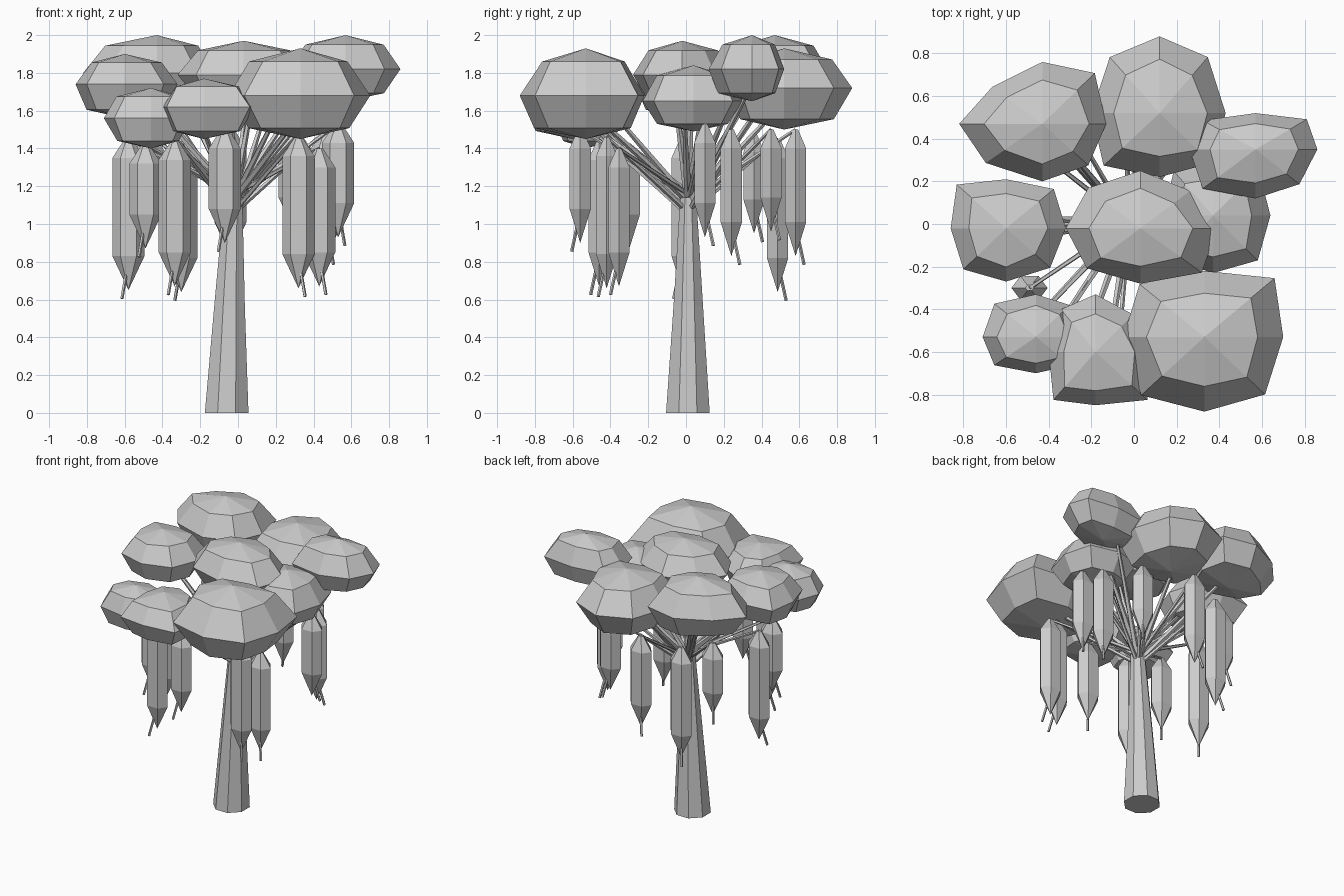
import bpy, bmesh, random
from math import sin, cos, tau
from mathutils import Vector

random.seed(4)
cube = bpy.data.objects.get("Cube")
if cube:
    bpy.data.objects.remove(cube, do_unlink=True)

grey = bpy.data.materials.new("plain grey")
grey.use_nodes = True
grey.diffuse_color = (0.6, 0.6, 0.6, 1)
grey.node_tree.nodes["Principled BSDF"].inputs["Base Color"].default_value = grey.diffuse_color


def finish(bm, name):
    bmesh.ops.recalc_face_normals(bm, faces=bm.faces)
    mesh = bpy.data.meshes.new(name)
    bm.to_mesh(mesh)
    bm.free()
    mesh.materials.append(grey)
    obj = bpy.data.objects.new(name, mesh)
    bpy.context.collection.objects.link(obj)


def skin(bm, rings):
    """Bridge rings of points; a ring with one point closes to a tip."""
    loops = [[bm.verts.new(p) for p in ring] for ring in rings]
    for low, high in zip(loops, loops[1:]):
        count = max(len(low), len(high))
        for i in range(count):
            j = (i + 1) % count
            if len(low) == 1:
                bm.faces.new((low[0], high[j], high[i]))
            elif len(high) == 1:
                bm.faces.new((low[i], low[j], high[0]))
            else:
                bm.faces.new((low[i], low[j], high[j], high[i]))
    for end in (loops[0], loops[-1]):
        if len(end) > 2:
            bm.faces.new(end)


def ring(center, rx, ry, sides, turn=0.0):
    x, y, z = center
    angles = [tau * (i + turn) / sides for i in range(sides)]
    return [(x + rx * cos(a), y + ry * sin(a), z) for a in angles]


def stick(bm, start, end, r0, r1, sides=5):
    """Tapered stick between two points."""
    start, end = Vector(start), Vector(end)
    turn = Vector((0, 0, 1)).rotation_difference(end - start)
    rings = []
    for p, r in ((start, r0), (end, r1)):
        rings.append([p + turn @ Vector(q) for q in ring((0, 0, 0), r, r, sides)])
    skin(bm, rings)


# Trunk: eight sides, tapering in two steps
trunk = bmesh.new()
skin(trunk, [ring((-0.06, 0.01, 0), 0.125, 0.125, 8, 0.5),
             ring((-0.045, 0.012, 0.56), 0.088, 0.085, 8, 0.5),
             ring((-0.025, 0.012, 1.14), 0.052, 0.046, 8, 0.5)])
finish(trunk, "trunk")

# Leaf clumps: apex x, y, then x range, y range, bottom, middle, top,
# then the reach of the four diagonal corners, counter-clockwise from +x +y
clumps = {
    "back_leaves": (0.12, 0.52, -0.2, 0.43, 0.22, 0.88, 1.5, 1.72, 1.93, 0.73, 0.73, 0.82, 0.78),
    "back_left_leaves": (-0.43, 0.47, -0.82, -0.13, 0.2, 0.76, 1.6, 1.8, 2.0, 0.82, 0.6, 0.68, 0.72),
    "left_leaves": (-0.6, -0.02, -0.86, -0.32, -0.27, 0.21, 1.56, 1.74, 1.9, 0.8, 0.89, 0.77, 0.74),
    "upper_right_leaves": (0.57, 0.35, 0.26, 0.86, 0.12, 0.52, 1.65, 1.82, 2.0, 0.83, 0.8, 0.8, 0.71),
    "lower_right_leaves": (0.37, 0.04, 0.14, 0.64, -0.23, 0.3, 1.49, 1.65, 1.84, 0.8, 0.8, 0.78, 0.78),
    "crown_leaves": (0.03, -0.02, -0.32, 0.39, -0.28, 0.25, 1.64, 1.79, 1.97, 0.65, 0.7, 0.72, 0.8),
    "front_right_leaves": (0.33, -0.53, -0.05, 0.7, -0.88, -0.22, 1.45, 1.68, 1.93, 0.89, 0.8, 0.78, 0.77),
    "front_leaves": (-0.18, -0.6, -0.4, 0.09, -0.85, -0.33, 1.45, 1.62, 1.77, 0.65, 0.74, 0.9, 0.9),
    "front_left_leaves": (-0.46, -0.53, -0.71, -0.25, -0.7, -0.33, 1.4, 1.56, 1.72, 0.75, 0.78, 0.78, 0.78),
}


def clump(name, cx, cy, x0, x1, y0, y1, bottom, middle, top, *corners):
    def layer(z, size):
        points = []
        for i in range(8):
            a = tau * i / 8
            reach = size
            if i % 2:
                reach *= corners[i // 2] / cos(tau / 8)
            if size < 1:
                reach *= random.uniform(0.94, 1.06)
            dx, dy = cos(a) * reach, sin(a) * reach
            x = cx + dx * (x1 - cx if dx > 0 else cx - x0)
            y = cy + dy * (y1 - cy if dy > 0 else cy - y0)
            points.append((x, y, z))
        return points

    bm = bmesh.new()
    skin(bm, [[(cx, cy, bottom)],
              layer(middle + (bottom - middle) * 0.75, 0.74),
              layer(middle, 1),
              layer(middle + (top - middle) * 0.72, 0.7),
              [(cx, cy, top)]])
    finish(bm, name)


for name, spec in clumps.items():
    clump(name, *spec)

# Hanging pods: x, y, tip height, top height
pods = [
    (-0.58, -0.02, 0.65, 1.45), (-0.49, -0.3, 0.87, 1.42),
    (-0.335, -0.46, 0.67, 1.44), (-0.3, 0.485, 0.64, 1.45),
    (-0.07, -0.56, 0.9, 1.5), (0.32, -0.42, 0.66, 1.46),
    (0.43, -0.355, 0.67, 1.4), (0.53, 0.1, 0.93, 1.53),
    (0.47, 0.24, 0.83, 1.5), (0.3, 0.45, 0.96, 1.5),
    (-0.04, 0.58, 0.83, 1.5), (-0.47, 0.36, 0.95, 1.48),
]
for n, (x, y, tip, top) in enumerate(pods):
    bm = bmesh.new()
    skin(bm, [[(x, y, tip)],
              ring((x, y, tip + 0.18), 0.085, 0.065, 6),
              ring((x, y, top - 0.1), 0.085, 0.065, 6),
              ring((x, y, top), 0.02, 0.015, 6)])
    # Thin stalk poking out beside the tip
    side = 1 if x > 0 else -1
    back = 1 if y > 0 else -1
    stick(bm, (x, y, tip + 0.16),
          (x + 0.035 * side, y + 0.045 * back, tip - 0.045), 0.009, 0.009)
    finish(bm, f"hanging_pod_{n + 1}")

# Thin branches fanning from the trunk head to every clump and pod
branches = bmesh.new()


def branch(target, thick):
    foot = Vector((-0.025, 0.012, random.uniform(1.05, 1.16)))
    stick(branches, foot, target, thick, 0.009)


for cx, cy, x0, x1, y0, y1, bottom, middle, *rest in clumps.values():
    for shift in (-0.1, 0.1):
        branch((cx + shift * (x1 - x0), cy - shift * (y1 - y0), middle), 0.022)
for x, y, tip, top in pods:
    branch((x, y, top), 0.015)
finish(branches, "branches")
